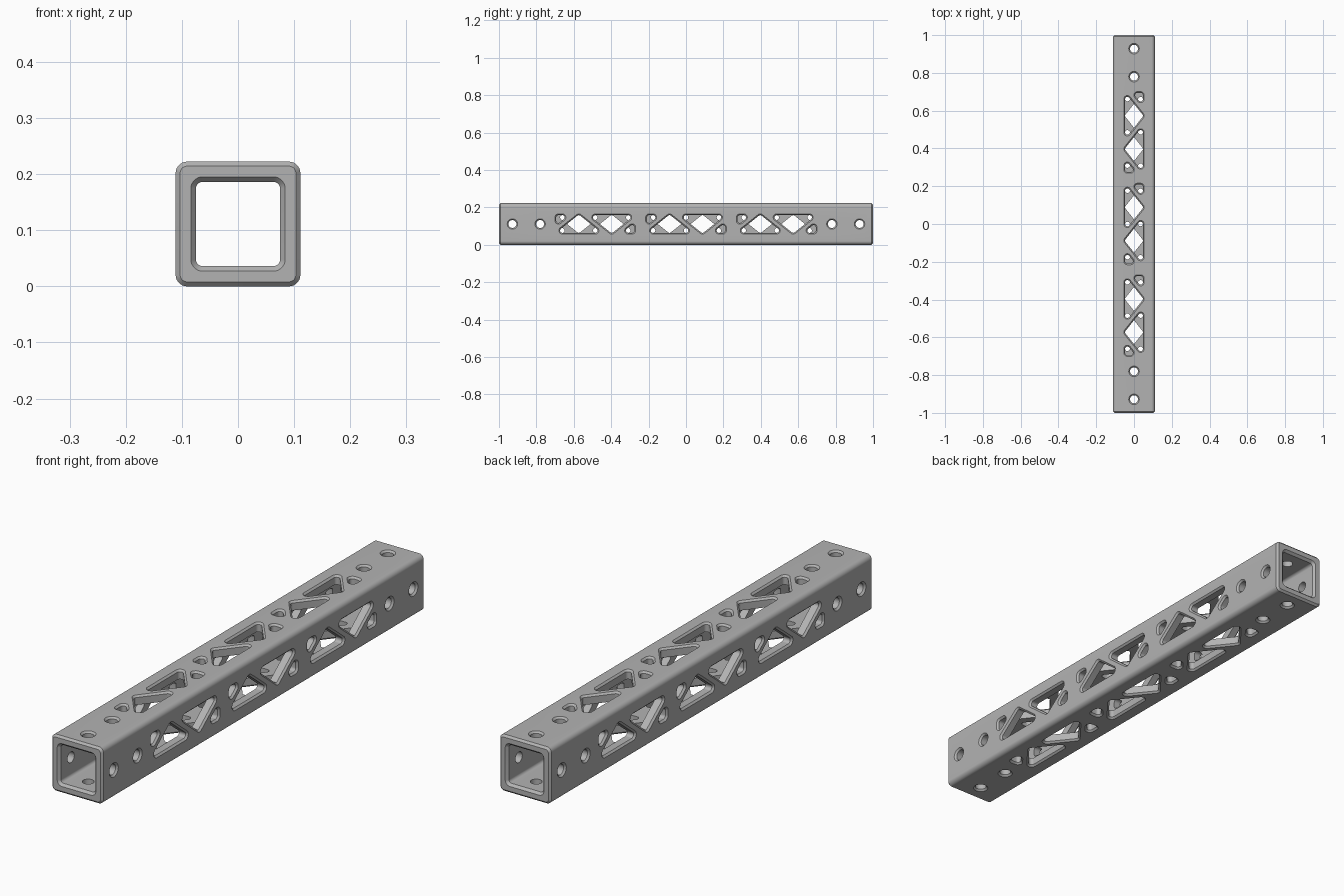
import bpy, bmesh, math
from mathutils import Matrix

if "Cube" in bpy.data.objects:
    bpy.data.objects.remove(bpy.data.objects["Cube"], do_unlink=True)

HALF, INNER = 0.111, 0.075      # outer and inner half widths of the tube
CHAMFER = 0.007                 # chamfer around the holes
R = 0.012                       # corner radius of the truss pockets

grey = bpy.data.materials.new("light_grey")
grey.use_nodes = True
grey.diffuse_color = (0.45, 0.45, 0.45, 1)
grey.node_tree.nodes["Principled BSDF"].inputs["Base Color"].default_value = (0.45, 0.45, 0.45, 1)


def outline(centres, radius, steps=64):
    """Rounded convex outline around a few corner centres."""
    points = []
    for i in range(steps):
        a = (i + 0.5) * math.tau / steps
        c, s = math.cos(a), math.sin(a)
        u, v = max(centres, key=lambda p: p[0] * c + p[1] * s)
        points.append((u + radius * c, v + radius * s))
    return points


def loft(bm, rings, closed=False):
    """Skin a list of equal rings, capped or joined end to end."""
    rows = [[bm.verts.new(p) for p in ring] for ring in rings]
    pairs = list(zip(rows, rows[1:]))
    if closed:
        pairs.append((rows[-1], rows[0]))
    else:
        bm.faces.new(rows[0])
        bm.faces.new(rows[-1])
    for a, b in pairs:
        for i in range(len(a)):
            j = (i + 1) % len(a)
            bm.faces.new((a[i], a[j], b[j], b[i]))
    return [v for row in rows for v in row]


def make_object(name, bm):
    bmesh.ops.recalc_face_normals(bm, faces=bm.faces)
    mesh = bpy.data.meshes.new(name)
    bm.to_mesh(mesh)
    bm.free()
    mesh.materials.append(grey)
    obj = bpy.data.objects.new(name, mesh)
    bpy.context.collection.objects.link(obj)
    return obj


def square(half, radius):
    c = half - radius
    return [(c, c), (-c, c), (-c, -c), (c, -c)]


# Square tube with rounded corners and chamfered ends
outer, inner = square(HALF, 0.02), square(INNER, 0.012)
sections = [(-1, outer, 0.012), (-0.992, outer, 0.02), (0.992, outer, 0.02), (1, outer, 0.012),
            (1, inner, 0.021), (0.99, inner, 0.012), (-0.99, inner, 0.012), (-1, inner, 0.021)]
bm = bmesh.new()
loft(bm, [[(x, y, z + HALF) for x, z in outline(c, r)] for y, c, r in sections], closed=True)
tube = make_object("square_truss_tube", bm)

# Hole pattern of one wall: u runs along the tube, v across it
T, V = 0.088, 0.035             # half base and half height of a triangle
holes = [([(u, 0)], 0.021) for u in (-0.928, -0.78, 0.78, 0.928)]
for g in (-0.485, 0, 0.485):
    for s in (-1, 1):
        # Full triangle, then the cut-off triangle at the end of the group
        holes.append(([(g, s * V), (g + 2 * s * T, s * V), (g + s * T, -s * V)], R))
        end = g + 2 * s * T
        holes.append(([(end, -s * V), (end + s * 0.021, -s * V),
                       (end + s * 0.021, -s * (V - 0.017))], R))

# Chamfered cutters on all four walls
bm = bmesh.new()
depths = [(INNER - 0.01, 0), (HALF - CHAMFER, 0), (HALF + 0.002, CHAMFER + 0.002)]
lift = Matrix.Translation((0, 0, HALF))
for quarter in range(4):
    turn = lift @ Matrix.Rotation(quarter * math.pi / 2, 4, 'Y')
    for centres, radius in holes:
        verts = loft(bm, [[(d, u, v) for u, v in outline(centres, radius + grow, 48)]
                          for d, grow in depths])
        bmesh.ops.transform(bm, matrix=turn, verts=verts)
cutter = make_object("hole_cutter", bm)
cutter.hide_render = True

cut = tube.modifiers.new("holes", 'BOOLEAN')
cut.operation = 'DIFFERENCE'
cut.solver = 'EXACT'
cut.object = cutter
for obj in bpy.context.selected_objects:
    obj.select_set(False)
bpy.context.view_layer.objects.active = tube
tube.select_set(True)
bpy.ops.object.modifier_apply(modifier=cut.name)
bpy.data.objects.remove(cutter, do_unlink=True)
bpy.ops.object.shade_smooth_by_angle(angle=math.radians(30))
